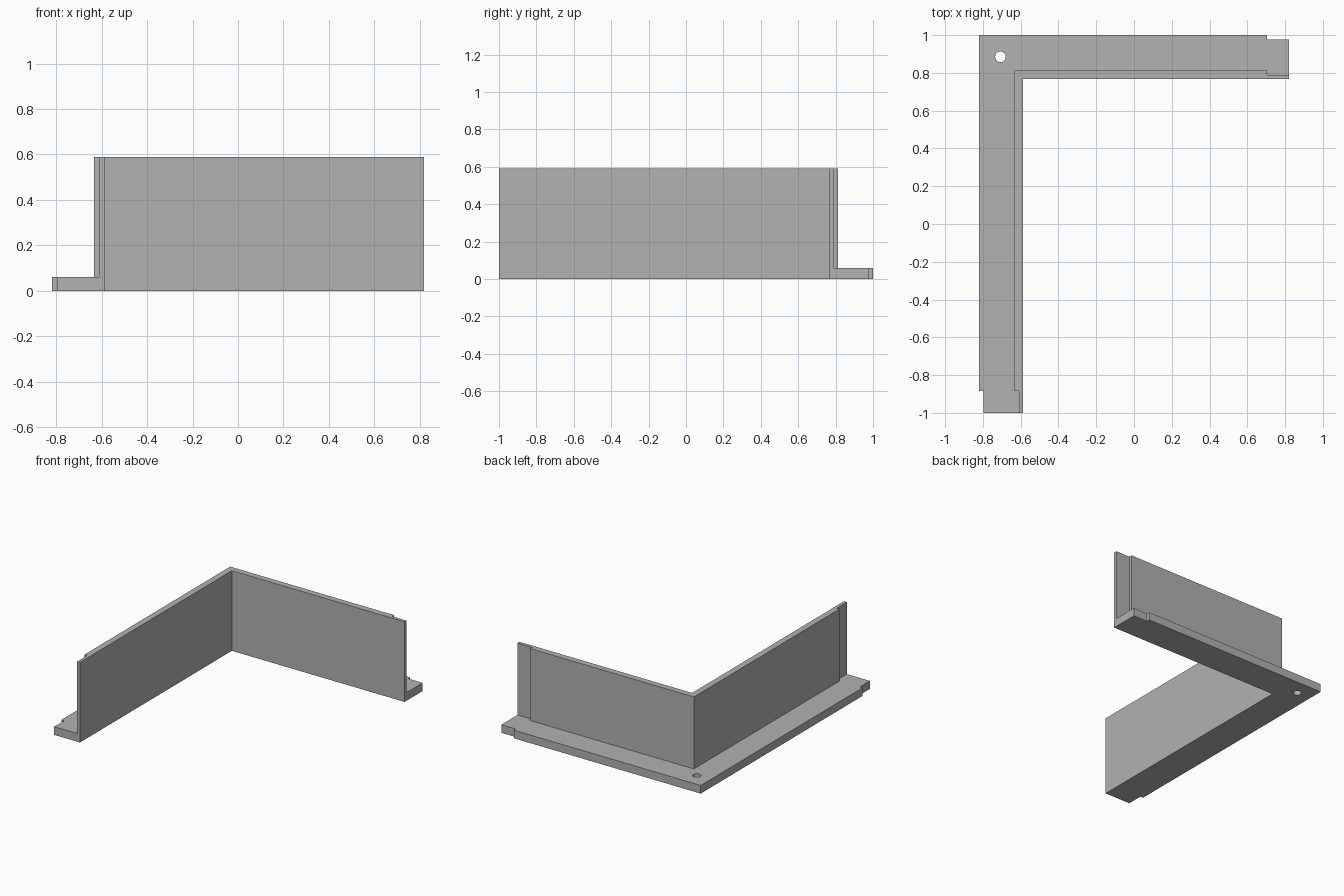
import bpy
import bmesh

cube = bpy.data.objects.get("Cube")
if cube:
    bpy.data.objects.remove(cube, do_unlink=True)

# Main sizes
RIGHT, BACK = 0.82, 1.0
HEIGHT, FLANGE = 0.59, 0.06
WIDTH, WALL, STEP, LAP = 0.233, 0.046, 0.023, 0.117
INNER_X, INNER_Y = -RIGHT + WIDTH, BACK - WIDTH
OUTER_X, OUTER_Y = INNER_X - WALL, INNER_Y + WALL
LAP_X, LAP_Y = RIGHT - LAP, -BACK + LAP

grey = bpy.data.materials.new("plain grey")
grey.use_nodes = True
colour = (0.445, 0.445, 0.445, 1)
grey.diffuse_color = colour
grey.node_tree.nodes["Principled BSDF"].inputs["Base Color"].default_value = colour


def prism(name, outline, z0, z1):
    """Extrude a flat outline between two heights."""
    bm = bmesh.new()
    face = bm.faces.new([bm.verts.new((x, y, z0)) for x, y in outline])
    top = bmesh.ops.extrude_face_region(bm, geom=[face])
    verts = [g for g in top["geom"] if isinstance(g, bmesh.types.BMVert)]
    bmesh.ops.translate(bm, verts=verts, vec=(0, 0, z1 - z0))
    bmesh.ops.recalc_face_normals(bm, faces=bm.faces)
    mesh = bpy.data.meshes.new(name)
    bm.to_mesh(mesh)
    bm.free()
    mesh.materials.append(grey)
    obj = bpy.data.objects.new(name, mesh)
    bpy.context.collection.objects.link(obj)
    return obj


def cut(target, cutter):
    """Subtract the cutter and discard it."""
    cutter.hide_render = True
    mod = target.modifiers.new("cut", 'BOOLEAN')
    mod.operation, mod.solver, mod.object = 'DIFFERENCE', 'EXACT', cutter
    bpy.context.view_layer.objects.active = target
    bpy.ops.object.modifier_apply(modifier=mod.name)
    bpy.data.objects.remove(cutter, do_unlink=True)


# Corner angle: full L outline with stepped lap joints at both ends
angle = prism("corner_angle", [
    (-RIGHT, BACK), (LAP_X, BACK), (LAP_X, BACK - STEP), (RIGHT, BACK - STEP),
    (RIGHT, INNER_Y), (INNER_X, INNER_Y), (INNER_X, -BACK),
    (-RIGHT + STEP, -BACK), (-RIGHT + STEP, LAP_Y), (-RIGHT, LAP_Y)], 0, HEIGHT)

# Remove the space above the flange, leaving the thin upright walls
cut(angle, prism("wall_cutter", [
    (RIGHT + 1, OUTER_Y - STEP), (LAP_X, OUTER_Y - STEP), (LAP_X, OUTER_Y),
    (OUTER_X, OUTER_Y), (OUTER_X, LAP_Y), (OUTER_X + STEP, LAP_Y),
    (OUTER_X + STEP, -BACK - 1), (-RIGHT - 1, -BACK - 1),
    (-RIGHT - 1, BACK + 1), (RIGHT + 1, BACK + 1)], FLANGE, HEIGHT + 1))

# Round hole through the flange corner
bpy.ops.mesh.primitive_cylinder_add(vertices=32, radius=0.028, depth=0.5,
                                    location=(-0.707, 0.885, 0))
hole = bpy.context.object
hole.name = "hole_cutter"
hole.data.materials.append(grey)
cut(angle, hole)

bpy.ops.object.select_all(action='DESELECT')
angle.select_set(True)
bpy.context.view_layer.objects.active = angle
bpy.ops.object.shade_smooth_by_angle()
